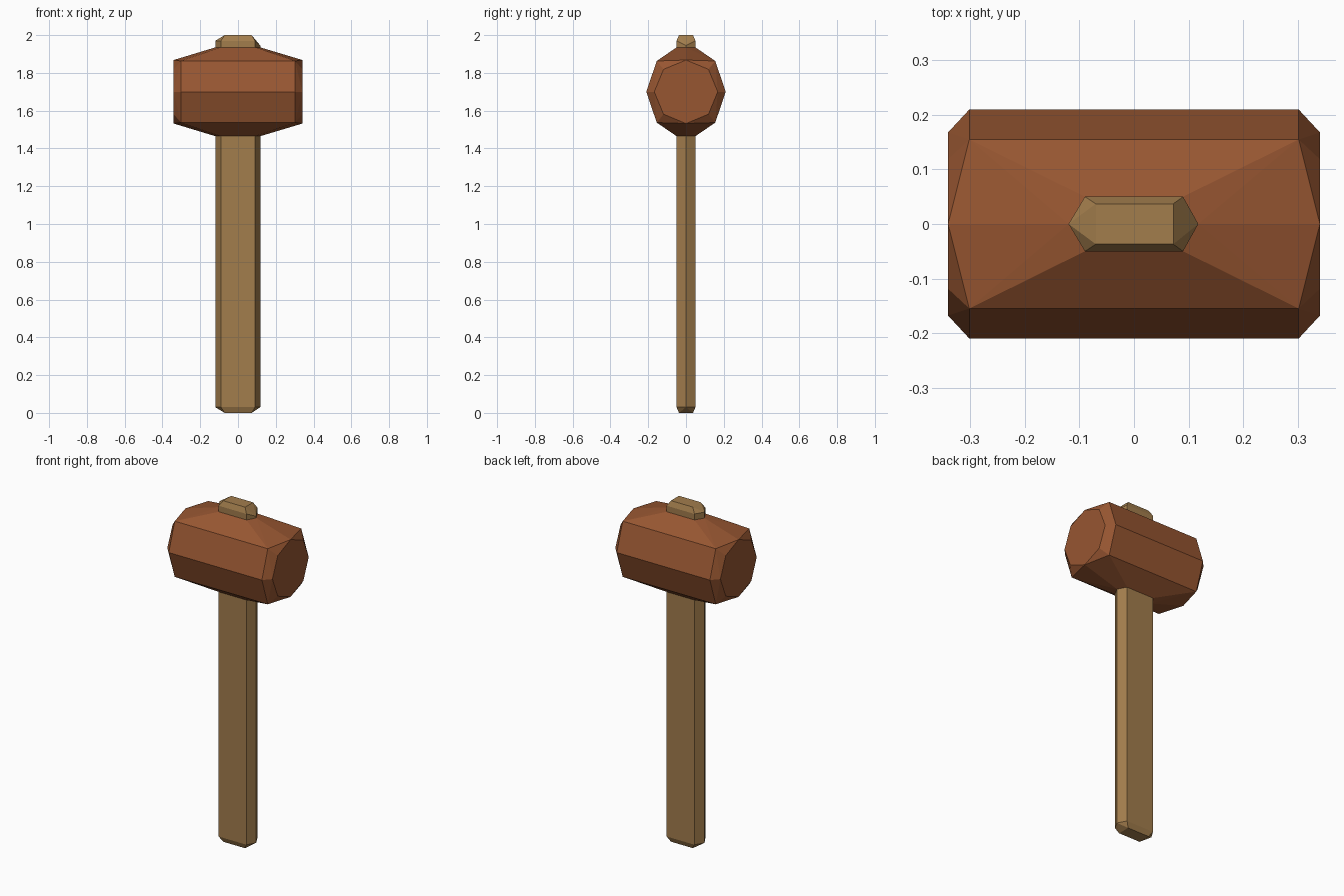
import bpy, bmesh, math

if "Cube" in bpy.data.objects:
    bpy.data.objects.remove(bpy.data.objects["Cube"])


def material(name, rgb):
    m = bpy.data.materials.new(name)
    m.diffuse_color = (*rgb, 1)
    m.use_nodes = True
    m.node_tree.nodes["Principled BSDF"].inputs["Base Color"].default_value = m.diffuse_color
    return m


def hull(name, points, mat):
    """Convex faceted solid through a set of corner points."""
    bm = bmesh.new()
    for p in points:
        bm.verts.new(p)
    bmesh.ops.convex_hull(bm, input=bm.verts[:])
    bmesh.ops.dissolve_limit(bm, angle_limit=math.radians(1),
                             verts=bm.verts[:], edges=bm.edges[:])
    bmesh.ops.recalc_face_normals(bm, faces=bm.faces[:])
    me = bpy.data.meshes.new(name)
    bm.to_mesh(me)
    bm.free()
    me.materials.append(mat)
    ob = bpy.data.objects.new(name, me)
    bpy.context.collection.objects.link(ob)
    return ob


head_brown = material("red brown wood", (0.31, 0.093, 0.031))
handle_tan = material("tan wood", (0.36, 0.205, 0.073))

# Hexagonal section shared by the handle and the collar of the head
hexagon = [(-0.12, 0), (-0.09, -0.05), (0.09, -0.05),
           (0.118, 0), (0.09, 0.05), (-0.09, 0.05)]

# Mallet head: octagonal ends, chamfer ring, peaked collar top and bottom
ZC = 1.70
head = []
for sx in (-1, 1):
    for i in range(8):
        a = i * math.pi / 4
        head.append((sx * 0.341, 0.168 * math.cos(a), ZC + 0.168 * math.sin(a)))
    for sy in (-1, 1):
        head.append((sx * 0.302, sy * 0.21, ZC))
        for sz in (-1, 1):
            head.append((sx * 0.302, sy * 0.155, ZC + sz * 0.163))
for sz in (-1, 1):
    head += [(x, y, ZC + sz * 0.235) for x, y in hexagon]
head_ob = hull("mallet_head", head, head_brown)

# Open the socket where the handle passes through
bm = bmesh.new()
bm.from_mesh(head_ob.data)
caps = [f for f in bm.faces if abs(f.normal.z) > 0.999]
bmesh.ops.delete(bm, geom=caps, context='FACES')
bm.to_mesh(head_ob.data)
bm.free()

# Handle: hexagonal shaft with chamfered ends
handle = [(x, y, z) for x, y in hexagon for z in (0.03, 1.97)]
handle = [(x, y, 1.945) if z > 1 and x > 0.1 else (x, y, z) for x, y, z in handle]
handle += [(x, y, z) for x in (-0.07, 0.072) for y in (-0.037, 0.037) for z in (0, 2)]
hull("handle", handle, handle_tan)
